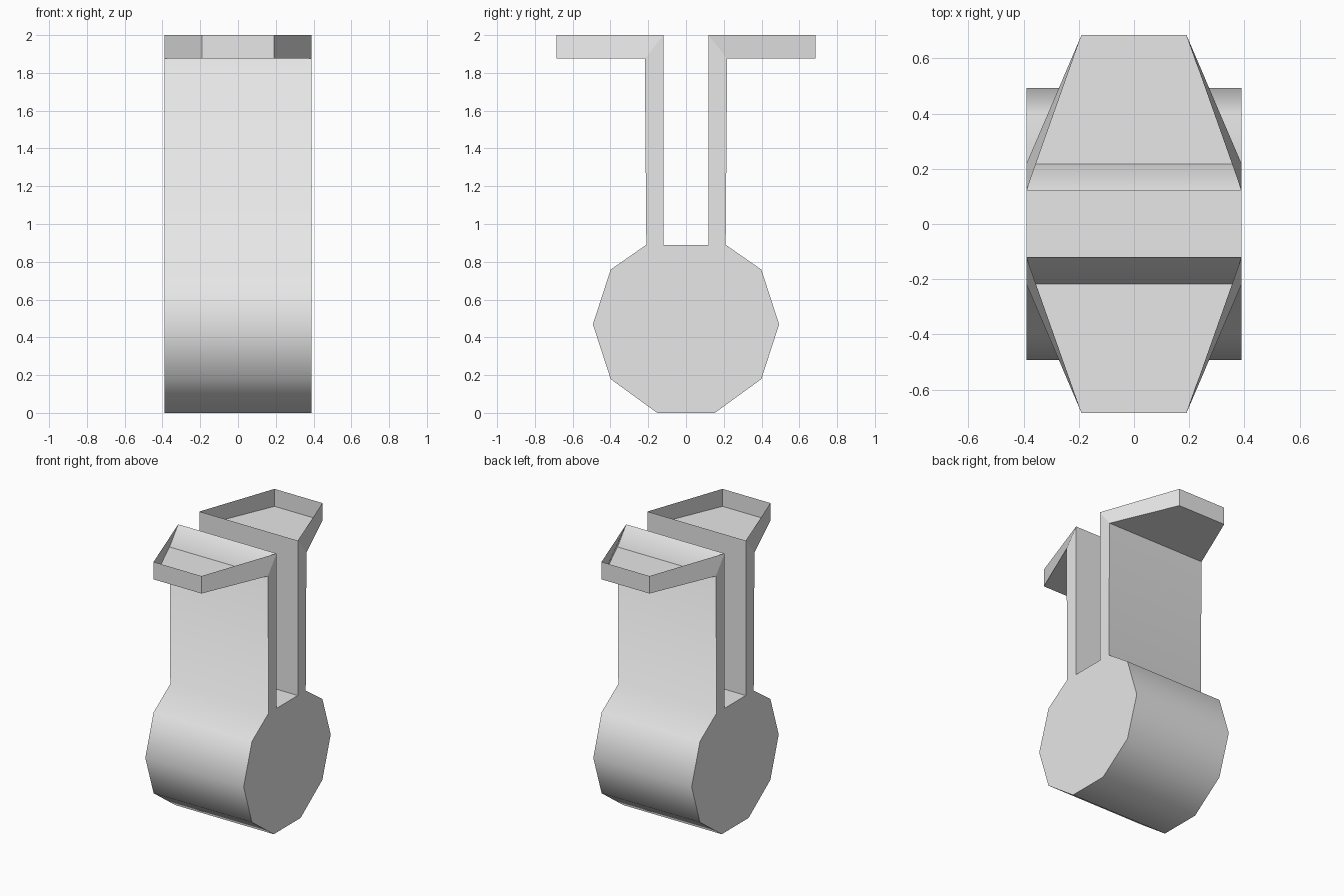
import bpy, bmesh
from math import sin, cos, radians

cube = bpy.data.objects.get("Cube")
if cube:
    bpy.data.objects.remove(cube, do_unlink=True)

HALF_W = 0.39      # half width along x
R = 0.493          # drum radius
CZ = R * sin(radians(72))
POST_IN, POST_OUT, TIP = 0.12, 0.218, 0.685
FLOOR_Z, TOP_Z, TIP_W = 1.875, 2.0, 0.19

grey = bpy.data.materials.new("light grey")
grey.use_nodes = True
grey.diffuse_color = (0.8, 0.8, 0.8, 1)
grey.node_tree.nodes["Principled BSDF"].inputs["Base Color"].default_value = (0.8, 0.8, 0.8, 1)


def finish(name, bm):
    """Turn the bmesh into a shaded, coloured object."""
    mesh = bpy.data.meshes.new(name)
    bm.to_mesh(mesh)
    bm.free()
    mesh.materials.append(grey)
    obj = bpy.data.objects.new(name, mesh)
    bpy.context.collection.objects.link(obj)
    bpy.ops.object.select_all(action='DESELECT')
    obj.select_set(True)
    bpy.context.view_layer.objects.active = obj
    bpy.ops.object.shade_smooth_by_angle(angle=radians(60))
    return obj


# Ten-sided drum with two upright posts: one mirrored profile extruded along x
half = [(POST_IN, 0.89), (POST_IN, TOP_Z), (POST_OUT, FLOOR_Z), (0.21, 0.89)]
half += [(R * cos(radians(a)), CZ + R * sin(radians(a))) for a in (36, 0, -36, -72)]
profile = half + [(-y, z) for y, z in reversed(half)]

bm = bmesh.new()
face = bm.faces.new([bm.verts.new((-HALF_W, y, z)) for y, z in profile])
ext = bmesh.ops.extrude_face_region(bm, geom=[face], use_keep_orig=True)
moved = [g for g in ext["geom"] if isinstance(g, bmesh.types.BMVert)]
bmesh.ops.translate(bm, verts=moved, vec=(2 * HALF_W, 0, 0))
bmesh.ops.recalc_face_normals(bm, faces=bm.faces)
finish("drum_and_posts", bm)


# Open trays on the post tops: a thin floor with two side walls and an end wall
def tray(name, side):
    bm = bmesh.new()

    def ring(inner_y, z):
        pts = ((-HALF_W, inner_y), (-TIP_W, TIP), (TIP_W, TIP), (HALF_W, inner_y))
        return [bm.verts.new((x, side * y, z)) for x, y in pts]

    low, high = ring(POST_OUT, FLOOR_Z), ring(POST_IN, TOP_Z)
    bm.faces.new(low)
    for i in range(3):
        bm.faces.new((low[i], low[i + 1], high[i + 1], high[i]))
    bmesh.ops.recalc_face_normals(bm, faces=bm.faces)
    return finish(name, bm)


tray("front_tray", -1)
tray("back_tray", 1)
